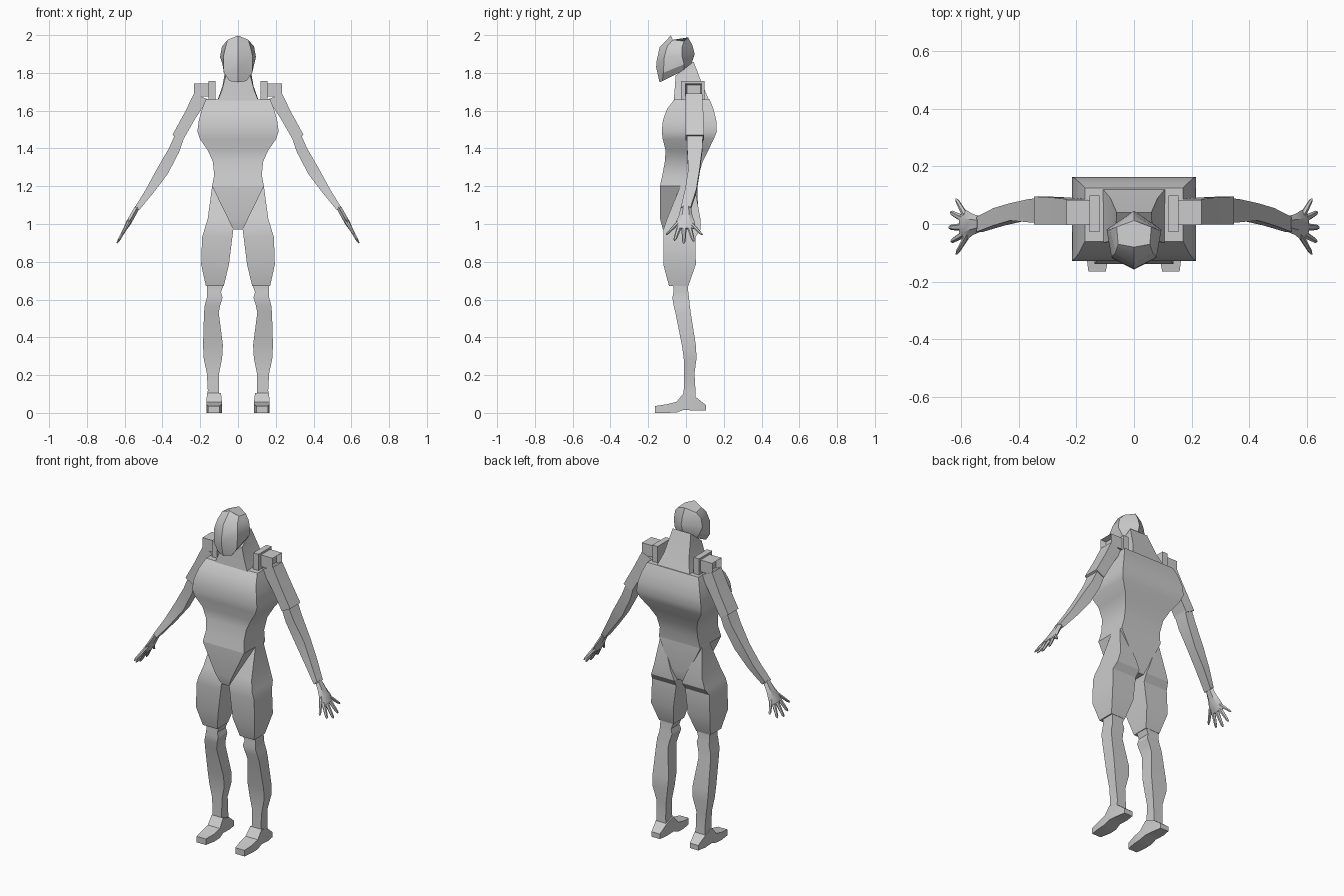
import bpy, bmesh, math
from mathutils import Vector


def finish(name, bm, mirror=False):
    bmesh.ops.recalc_face_normals(bm, faces=bm.faces)
    me = bpy.data.meshes.new(name)
    bm.to_mesh(me)
    bm.free()
    me.shade_smooth()
    me.set_sharp_from_angle(angle=math.radians(28))
    ob = bpy.data.objects.new(name, me)
    bpy.context.collection.objects.link(ob)
    if mirror:
        m = ob.modifiers.new("mirror", 'MIRROR')
        m.use_mirror_merge = False
    return ob


def loft(name, rings, mirror=False):
    """Skin a list of point rings and cap both ends."""
    bm = bmesh.new()
    vs = [[bm.verts.new(p) for p in r] for r in rings]
    n = len(vs[0])
    for a, b in zip(vs, vs[1:]):
        for i in range(n):
            j = (i + 1) % n
            bm.faces.new((a[i], a[j], b[j], b[i]))
    bm.faces.new(vs[0])
    bm.faces.new(vs[-1])
    return finish(name, bm, mirror)


def flat(z, x0, x1, y0, y1):
    """Horizontal rectangle section."""
    return [(x0, y0, z), (x1, y0, z), (x1, y1, z), (x0, y1, z)]


def limb(xo, zo, xi, zi, y0, y1):
    """Slanted arm section from outer edge to inner edge."""
    return [(xo, y0, zo), (xi, y0, zi), (xi, y1, zi), (xo, y1, zo)]


def box(name, x0, x1, y0, y1, z0, z1, recess=0):
    bm = bmesh.new()
    bmesh.ops.create_cube(bm, size=1)
    for v in bm.verts:
        v.co = ((x0 + x1) / 2 + v.co.x * (x1 - x0), (y0 + y1) / 2 + v.co.y * (y1 - y0),
                (z0 + z1) / 2 + v.co.z * (z1 - z0))
    if recess:
        side = [f for f in bm.faces if f.calc_center_median().x > x1 - 1e-4]
        bmesh.ops.inset_region(bm, faces=side, thickness=0.012)
        bmesh.ops.translate(bm, verts=side[0].verts, vec=(-recess, 0, 0))
    return finish(name, bm, True)


# Torso: z, half width, front y, back y
loft("torso", [flat(z, -w, w, a, b) for z, w, a, b in [
    (1.66, .17, -.06, .125), (1.61, .19, -.10, .145), (1.55, .207, -.122, .16),
    (1.49, .215, -.128, .163), (1.45, .202, -.123, .147), (1.39, .16, -.108, .118),
    (1.33, .133, -.112, .088), (1.26, .126, -.125, .068), (1.2, .137, -.138, .06)]])
loft("pelvis", [flat(z, -w, w, a, b) for z, w, a, b in [
    (1.2, .137, -.138, .06), (1.03, .054, -.138, .065), (.97, .025, -.122, .05)]])

# Neck flares into the shoulders
loft("neck", [
    [(-w, a, zf), (w, a, zf), (v, b, zb), (-v, b, zb)] for w, v, a, zf, b, zb in [
        (.107, .107, -.065, 1.655, .12, 1.66), (.085, .082, -.06, 1.71, .09, 1.73),
        (.065, .06, -.055, 1.785, .04, 1.86)]])


# Head: front centre, front side, back side, back centre
def head_ring(fy, fz, sx, sy, sz, bx, by, bz, cy, cz):
    return [(0, fy, fz), (sx, sy, sz), (bx, by, bz), (0, cy, cz), (-bx, by, bz), (-sx, sy, sz)]


loft("head", [
    head_ring(-.14, 1.75, .045, -.125, 1.757, .062, -.01, 1.815, .025, 1.84),
    head_ring(-.158, 1.83, .075, -.12, 1.8, .082, -.01, 1.845, .035, 1.865),
    head_ring(-.155, 1.865, .078, -.115, 1.885, .095, -.02, 1.885, .046, 1.90),
    head_ring(-.14, 1.935, .065, -.10, 1.94, .085, -.02, 1.94, .034, 1.945),
    head_ring(-.08, 1.998, .055, -.07, 1.975, .06, -.01, 1.968, .012, 1.988)])

# Shoulder brackets
box("shoulder_plate", .12, .155, -.027, .098, 1.655, 1.757)
box("shoulder_socket", .155, .233, -.004, .084, 1.675, 1.745, recess=.03)

# Arms
loft("upper_arm", [limb(.233, 1.69, .16, 1.66, -.002, .086),
                   limb(.285, 1.585, .228, 1.555, -.002, .092),
                   limb(.347, 1.472, .292, 1.443, -.002, .095)], True)
loft("forearm", [limb(.333, 1.475, .287, 1.452, .004, .09),
                 limb(.366, 1.40, .312, 1.38, .006, .086),
                 limb(.43, 1.29, .372, 1.265, .012, .072),
                 limb(.487, 1.185, .448, 1.165, -.005, .055),
                 limb(.545, 1.09, .522, 1.075, -.027, .025)], True)

# Hand: palm and tapered digits lie in the arm's slanted plane
NORMAL = Vector((.87, 0, .49))


def hand_point(y, z):
    return Vector((.535 + (1.085 - z) * .565, y, z))


def hand_ring(y, z, half, thick, n=6):
    return [hand_point(y, z) + Vector((0, half * math.cos(2 * math.pi * i / n), 0))
            + NORMAL * thick * math.sin(2 * math.pi * i / n) for i in range(n)]


loft("palm", [hand_ring(0, 1.09, .027, .015), hand_ring(-.002, 1.045, .036, .016),
              hand_ring(-.004, 1.005, .052, .016), hand_ring(-.004, .975, .05, .011)], True)
for name, y0, z0, y1, z1 in [
        ("thumb", -.03, 1.02, -.103, .943), ("index_finger", -.034, .99, -.06, .912),
        ("middle_finger", -.01, .985, -.012, .898), ("ring_finger", .016, .99, .04, .908),
        ("little_finger", .028, 1.0, .085, .942)]:
    loft(name, [hand_ring(y0 + (y1 - y0) * t, z0 + (z1 - z0) * t, r, r * .8)
                for t, r in [(0, .014), (.55, .011), (.88, .009), (1, .004)]], True)

# Legs: z, inner x, outer x, front y, back y
loft("thigh", [flat(*r) for r in [
    (1.2, .122, .137, -.03, .045), (1.03, .05, .16, -.10, .076), (.97, .025, .178, -.12, .076),
    (.93, .03, .19, -.12, .05), (.785, .048, .195, -.12, .052), (.672, .075, .17, -.09, .012)]], True)
loft("lower_leg", [flat(*r) for r in [
    (.68, .075, .163, -.068, .01), (.64, .09, .163, -.066, .012), (.61, .082, .165, -.072, .016),
    (.57, .094, .176, -.066, .02), (.53, .102, .18, -.056, .025), (.36, .08, .185, -.022, .052),
    (.29, .084, .182, -.012, .056), (.21, .1, .165, -.01, .045), (.12, .1, .16, -.012, .05),
    (.06, .097, .162, -.012, .05)]], True)

# Feet, lofted heel to toe: y, inner x, outer x, bottom z, top z
loft("foot", [[(a, y, z0), (b, y, z0), (b, y, z1), (a, y, z1)] for y, a, b, z0, z1 in [
    (.105, .1, .155, .012, .042), (.05, .092, .165, .012, .085), (-.012, .09, .165, .016, .105),
    (-.05, .085, .166, .002, .058), (-.10, .085, .166, 0, .046), (-.165, .098, .158, 0, .036)]], True)
